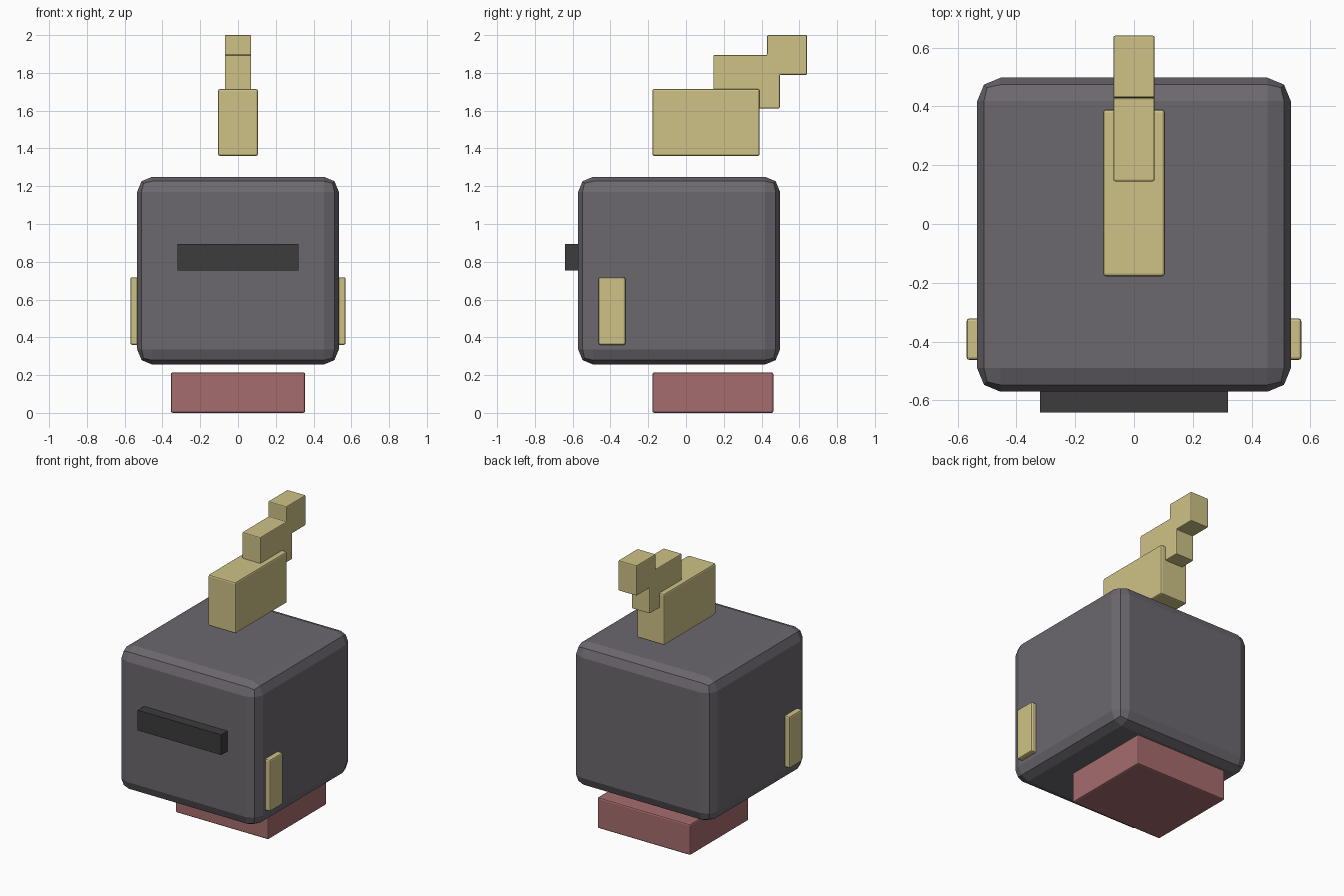
import bpy

if "Cube" in bpy.data.objects:
    bpy.data.objects.remove(bpy.data.objects["Cube"])


def material(name, r, g, b):
    m = bpy.data.materials.new(name)
    m.diffuse_color = (r, g, b, 1)
    m.use_nodes = True
    m.node_tree.nodes["Principled BSDF"].inputs["Base Color"].default_value = m.diffuse_color
    return m


GREY = material("slate", 0.15, 0.138, 0.158)
GOLD = material("gold", 0.62, 0.54, 0.24)
RED = material("red", 0.38, 0.15, 0.155)
DARK = material("dark", 0.045, 0.045, 0.045)


def prism(name, profile, x0, x1, mat, bevel=0.0, segments=2):
    """Extrude a (y, z) outline from x0 to x1 and round its edges."""
    n = len(profile)
    verts = [(x, y, z) for x in (x0, x1) for y, z in profile]
    faces = [tuple(reversed(range(n))), tuple(range(n, 2 * n))]
    faces += [(i, (i + 1) % n, n + (i + 1) % n, n + i) for i in range(n)]
    mesh = bpy.data.meshes.new(name)
    mesh.from_pydata(verts, [], faces)
    mesh.materials.append(mat)
    obj = bpy.data.objects.new(name, mesh)
    bpy.context.collection.objects.link(obj)
    if bevel:
        mod = obj.modifiers.new("bevel", "BEVEL")
        mod.width = bevel
        mod.segments = segments
    return obj


def box(name, x, y, z, mat, bevel=0.0):
    outline = [(y[0], z[0]), (y[1], z[0]), (y[1], z[1]), (y[0], z[1])]
    return prism(name, outline, x[0], x[1], mat, bevel)


# Main block and floating base
box("body", (-0.534, 0.534), (-0.571, 0.498), (0.256, 1.25), GREY, 0.08)
box("base", (-0.356, 0.356), (-0.178, 0.463), (0.0, 0.214), RED, 0.01)

# Dark bar on the front
box("visor", (-0.32, 0.32), (-0.641, -0.56), (0.755, 0.895), DARK)

# Plates on both sides
for side, label in ((1, "right"), (-1, "left")):
    x = sorted((side * 0.43, side * 0.57))
    box("side_plate_" + label, x, (-0.463, -0.321), (0.36, 0.718), GOLD, 0.01)

# Floating crest: wide lower block and stepped upper piece
box("crest_block", (-0.105, 0.105), (-0.178, 0.39), (1.36, 1.715), GOLD, 0.01)
steps = [(0.145, 1.612), (0.497, 1.612), (0.497, 1.79), (0.641, 1.79),
         (0.641, 2.0), (0.43, 2.0), (0.43, 1.895), (0.145, 1.895)]
prism("crest_steps", steps, -0.07, 0.07, GOLD, 0.006)
